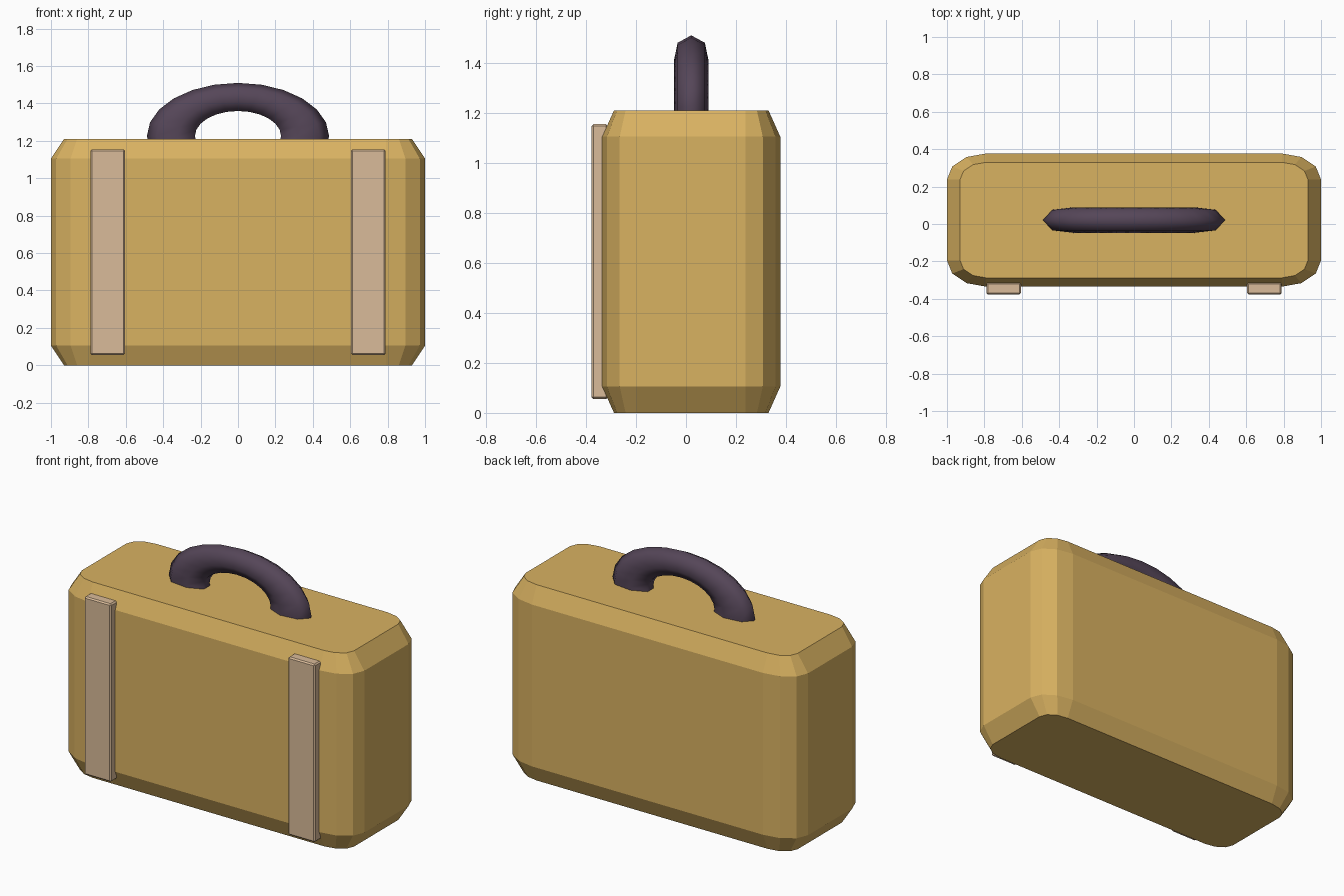
import bpy, bmesh, math

if "Cube" in bpy.data.objects:
    bpy.data.objects.remove(bpy.data.objects["Cube"])

def material(name, rgb):
    m = bpy.data.materials.new(name)
    m.diffuse_color = (*rgb, 1)
    m.use_nodes = True
    m.node_tree.nodes["Principled BSDF"].inputs["Base Color"].default_value = m.diffuse_color
    return m

TAN = material("tan leather", (0.694, 0.445, 0.120))
BEIGE = material("beige strap", (0.701, 0.497, 0.319))
PLUM = material("dark plum", (0.091, 0.061, 0.098))
YC = 0.021  # depth centre of the case and handle

def loft(name, rings, mat):
    """Skin closed rings of points and cap both ends."""
    bm = bmesh.new()
    loops = [[bm.verts.new(p) for p in r] for r in rings]
    n = len(loops[0])
    for a, b in zip(loops, loops[1:]):
        for i in range(n):
            j = (i + 1) % n
            bm.faces.new((a[i], a[j], b[j], b[i]))
    bm.faces.new(loops[0][::-1])
    bm.faces.new(loops[-1])
    bmesh.ops.recalc_face_normals(bm, faces=bm.faces[:])
    me = bpy.data.meshes.new(name)
    bm.to_mesh(me)
    bm.free()
    me.materials.append(mat)
    ob = bpy.data.objects.new(name, me)
    bpy.context.collection.objects.link(ob)
    return ob

# Case: rounded rectangle outline, chamfered at top and bottom
def outline(z, rx, ry):
    pts = []
    for q, (sx, sy) in enumerate([(1, 1), (-1, 1), (-1, -1), (1, -1)]):
        for k in range(4):
            a = math.radians(90 * q + 30 * k)
            pts.append((sx * 0.79 + rx * math.cos(a),
                        YC + sy * 0.216 + ry * math.sin(a), z))
    return pts

loft("case", [outline(0, 0.14, 0.093), outline(0.105, 0.21, 0.14),
              outline(1.105, 0.21, 0.14), outline(1.21, 0.14, 0.093)], TAN)

# Handle: squashed arch with a seven-sided section, feet sunk into the case
def section(deg):
    t = math.radians(deg)
    pts = []
    for k in range(7):
        a = 2 * math.pi * k / 7
        r = 0.352 + 0.135 * math.cos(a)
        pts.append((r * math.cos(t), YC + 0.07 * math.sin(a),
                    1.225 + 0.585 * r * math.sin(t)))
    return pts

handle = loft("handle", [section(d) for d in range(-15, 196, 15)], PLUM)
for p in handle.data.polygons:
    p.use_smooth = len(p.vertices) == 4

# Front straps: thin bars with a small edge bevel
def strap(name, side):
    bm = bmesh.new()
    bmesh.ops.create_cube(bm, size=1)
    for v in bm.verts:
        v.co = (side * 0.697 + v.co.x * 0.184, -0.345 + v.co.y * 0.065,
                0.605 + v.co.z * 1.1)
    bmesh.ops.bevel(bm, geom=bm.edges[:], offset=0.008, segments=1,
                    affect='EDGES')
    me = bpy.data.meshes.new(name)
    bm.to_mesh(me)
    bm.free()
    me.materials.append(BEIGE)
    bpy.context.collection.objects.link(bpy.data.objects.new(name, me))

strap("left_strap", -1)
strap("right_strap", 1)
